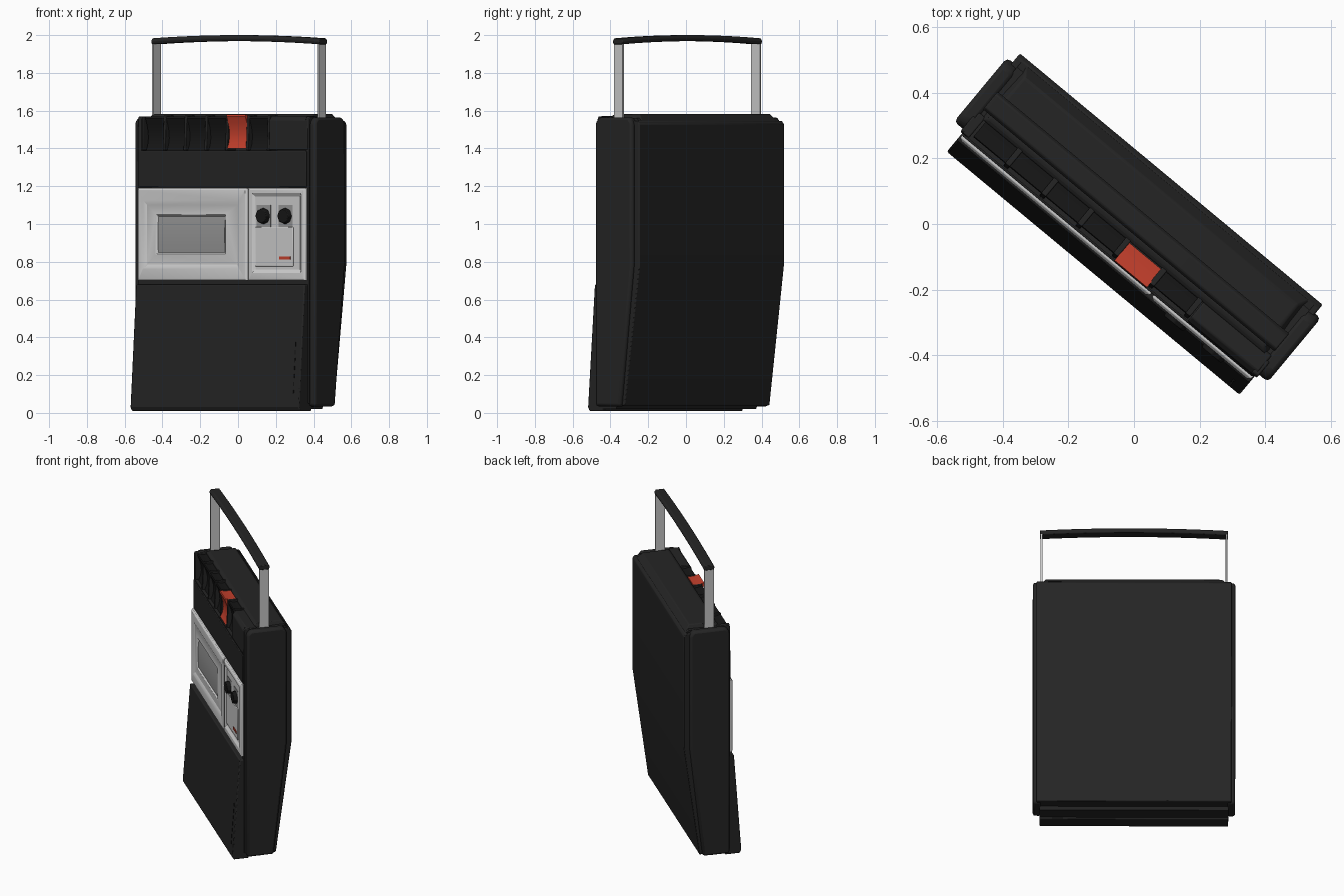
import bpy, bmesh, math

if "Cube" in bpy.data.objects:
    bpy.data.objects.remove(bpy.data.objects["Cube"])

ANGLE = math.radians(-39.7)   # the recorder stands turned about z


def material(name, rgb):
    m = bpy.data.materials.new(name)
    m.diffuse_color = (*rgb, 1)
    m.use_nodes = True
    m.node_tree.nodes["Principled BSDF"].inputs["Base Color"].default_value = m.diffuse_color
    return m


BLACK = material("black_plastic", (0.018, 0.018, 0.018))
DARK = material("dark_plastic", (0.008, 0.008, 0.008))
SILVER = material("silver", (0.55, 0.55, 0.55))
GLASS = material("window_grey", (0.3, 0.3, 0.3))
RED = material("red", (0.55, 0.05, 0.025))


def finish(name, bm, mat, bevel=0.0):
    bmesh.ops.recalc_face_normals(bm, faces=bm.faces)
    me = bpy.data.meshes.new(name)
    bm.to_mesh(me)
    bm.free()
    ob = bpy.data.objects.new(name, me)
    bpy.context.collection.objects.link(ob)
    ob.rotation_euler.z = ANGLE
    if mat:
        me.materials.append(mat)
    if bevel:
        b = ob.modifiers.new("bevel", "BEVEL")
        b.width, b.segments = bevel, 2
        b.limit_method = "ANGLE"
        b.angle_limit = math.radians(35)
    return ob


def prism(name, profile, x0, x1, mat, bevel=0.0):
    """Extrude a (y, z) side profile from x0 to x1."""
    bm = bmesh.new()
    face = bm.faces.new([bm.verts.new((x0, y, z)) for y, z in profile])
    ext = bmesh.ops.extrude_face_region(bm, geom=[face])
    for v in ext["geom"]:
        if isinstance(v, bmesh.types.BMVert):
            v.co.x = x1
    return finish(name, bm, mat, bevel)


def box(name, x0, x1, y0, y1, z0, z1, mat, bevel=0.0):
    return prism(name, [(y0, z0), (y1, z0), (y1, z1), (y0, z1)], x0, x1, mat, bevel)


def stepped_panel(name, rings, mat, bevel=0.0):
    """Nested rectangles (x0, x1, z0, z1, y) bridged into a moulded panel."""
    bm = bmesh.new()
    loops = [[bm.verts.new((x, y, z)) for x, z in ((a, c), (b, c), (b, d), (a, d))]
             for a, b, c, d, y in rings]
    for p, q in zip(loops, loops[1:]):
        for i in range(4):
            j = (i + 1) % 4
            bm.faces.new((p[i], p[j], q[j], q[i]))
    bm.faces.new(loops[0])
    bm.faces.new(loops[-1])
    return finish(name, bm, mat, bevel)


# Body core with a notch for the keys
prism("body_core", [(-0.10, 0.02), (0.00, 0.02), (0.01, 0.04), (0.07, 0.04),
                    (0.168, 0.78), (0.168, 1.54), (0.14, 1.56), (-0.05, 1.56),
                    (-0.05, 1.39), (-0.122, 1.39), (-0.122, 0.60)],
      -0.58, 0.58, BLACK)

# Back shell and raised top lid
prism("back_shell", [(0.03, 0.04), (0.078, 0.04), (0.178, 0.78), (0.178, 1.53),
                     (0.165, 1.545), (0.12, 1.545), (0.12, 0.78)],
      -0.60, 0.60, BLACK, 0.005)
lid = prism("top_lid", [(-0.05, 1.54), (0.165, 1.54), (0.13, 1.583), (-0.035, 1.583),
                        (-0.05, 1.572)], -0.565, 0.565, BLACK, 0.006)
for v in lid.data.vertices:
    if v.co.z > 1.58:
        v.co.x *= 0.96

# Tapered front lower panel and its grille slits
prism("front_lower_panel", [(-0.195, 0.03), (-0.185, 0.01), (-0.09, 0.01),
                            (-0.09, 0.68), (-0.148, 0.68)],
      -0.58, 0.58, BLACK, 0.006)
for i in range(7):
    z = 0.10 + i * 0.042
    y = -0.195 + 0.047 * (z - 0.03) / 0.65
    box("grille_slit", 0.535, 0.541, y - 0.002, y + 0.01, z, z + 0.022, DARK)

# Side panels: an inset layer and an outer cover
for s, side in ((-1, "left"), (1, "right")):
    prism(side + "_side_panel", [(-0.11, 0.035), (0.06, 0.035), (0.143, 0.78),
                                 (0.143, 1.535), (0.12, 1.565), (-0.085, 1.565),
                                 (-0.11, 1.54)],
          s * 0.57, s * 0.622, BLACK, 0.014)
    prism(side + "_side_edge", [(-0.122, 0.05), (-0.06, 0.05), (-0.06, 1.57),
                                (-0.115, 1.57), (-0.122, 1.555)],
          s * 0.565, s * 0.588, BLACK, 0.004)

# Upper front bar and the blank block beside the keys
box("upper_front_bar", -0.575, 0.575, -0.128, -0.10, 1.195, 1.385, BLACK, 0.004)
prism("key_end_block", [(-0.126, 1.392), (-0.04, 1.392), (-0.04, 1.57),
                        (-0.105, 1.572), (-0.122, 1.55)], 0.315, 0.58, BLACK, 0.005)
box("key_end_cap", -0.58, -0.555, -0.12, -0.04, 1.39, 1.57, BLACK, 0.004)

# Piano keys with curved fronts, separated by ribs
PITCH, START = 0.143, -0.555
key_profile = [(-0.048, 1.572), (-0.085, 1.572), (-0.118, 1.580), (-0.121, 1.57),
               (-0.107, 1.535), (-0.098, 1.50), (-0.096, 1.465), (-0.102, 1.43),
               (-0.115, 1.40), (-0.048, 1.40)]
for i in range(6):
    x = START + i * PITCH
    red = i == 4
    shift = -0.005 if red else 0.012
    prism("record_key" if red else "key",
          [(min(y + shift, -0.04), z if red else z - 0.012) for y, z in key_profile],
          x + 0.008, x + PITCH - 0.006, RED if red else DARK)
    prism("key_rib", [(-0.118, 1.39), (-0.045, 1.39), (-0.045, 1.575), (-0.108, 1.575)],
          x + PITCH - 0.009, x + PITCH + 0.009, BLACK, 0.003)

# Cassette door with sloped recess and window
stepped_panel("cassette_door", [
    (-0.576, 0.176, 0.70, 1.19, -0.10), (-0.576, 0.176, 0.70, 1.19, -0.135),
    (-0.566, 0.166, 0.71, 1.18, -0.142), (-0.535, 0.125, 0.765, 1.125, -0.142),
    (-0.515, 0.105, 0.785, 1.10, -0.132), (-0.45, 0.03, 0.84, 1.05, -0.138),
    (-0.44, 0.02, 0.85, 1.04, -0.126)], SILVER, 0.002)
prism("cassette_window", [(-0.120, 0.85), (-0.120, 1.04), (-0.128, 1.04),
                          (-0.134, 0.98), (-0.134, 0.90), (-0.130, 0.85)],
      -0.44, 0.02, GLASS)

# Control panel with two knobs and a red marker
stepped_panel("control_panel", [
    (0.184, 0.577, 0.70, 1.19, -0.10), (0.184, 0.577, 0.70, 1.19, -0.135),
    (0.194, 0.567, 0.71, 1.18, -0.142), (0.215, 0.55, 0.745, 1.16, -0.142),
    (0.228, 0.537, 0.76, 1.145, -0.132)], SILVER, 0.002)
box("control_plate", 0.232, 0.49, -0.138, -0.12, 0.775, 0.985, SILVER, 0.004)
for x in (0.287, 0.437):
    box("knob_recess", x - 0.048, x + 0.048, -0.134, -0.12, 0.985, 1.10, GLASS)
    bm = bmesh.new()
    bmesh.ops.create_cone(bm, cap_ends=True, segments=8, radius1=0.045,
                          radius2=0.038, depth=0.03)
    for v in bm.verts:
        a, b, c = v.co
        v.co = (x + a, -0.142 - c, 1.042 + b)
    finish("knob", bm, DARK, 0.003)
box("red_marker", 0.40, 0.475, -0.142, -0.13, 0.812, 0.827, RED)

# Handle: flat metal posts and an arched grip
for s, side in ((-1, "left"), (1, "right")):
    box(side + "_handle_post", s * 0.564, s * 0.574, -0.02, 0.04, 1.50, 1.975, SILVER)
bm = bmesh.new()
section = [(-0.026, 1.0), (0.026, 1.0), (0.036, 0.5), (0.03, 0.0), (-0.03, 0.0), (-0.036, 0.5)]
N = 12
rows = []
for i in range(N + 1):
    t = i / N * 2 - 1
    base = 1.968 - 0.017 * t * t
    rows.append([bm.verts.new((0.578 * t, 0.01 + y, base + 0.032 * h)) for y, h in section])
for p, q in zip(rows, rows[1:]):
    for i in range(6):
        j = (i + 1) % 6
        bm.faces.new((p[i], p[j], q[j], q[i]))
bm.faces.new(rows[0])
bm.faces.new(rows[-1])
finish("handle_grip", bm, BLACK, 0.004)

# Smooth shading with sharp edges kept
bpy.ops.object.select_all(action="DESELECT")
for ob in bpy.context.collection.objects:
    ob.select_set(True)
    bpy.context.view_layer.objects.active = ob
bpy.ops.object.shade_smooth_by_angle(angle=math.radians(30))
